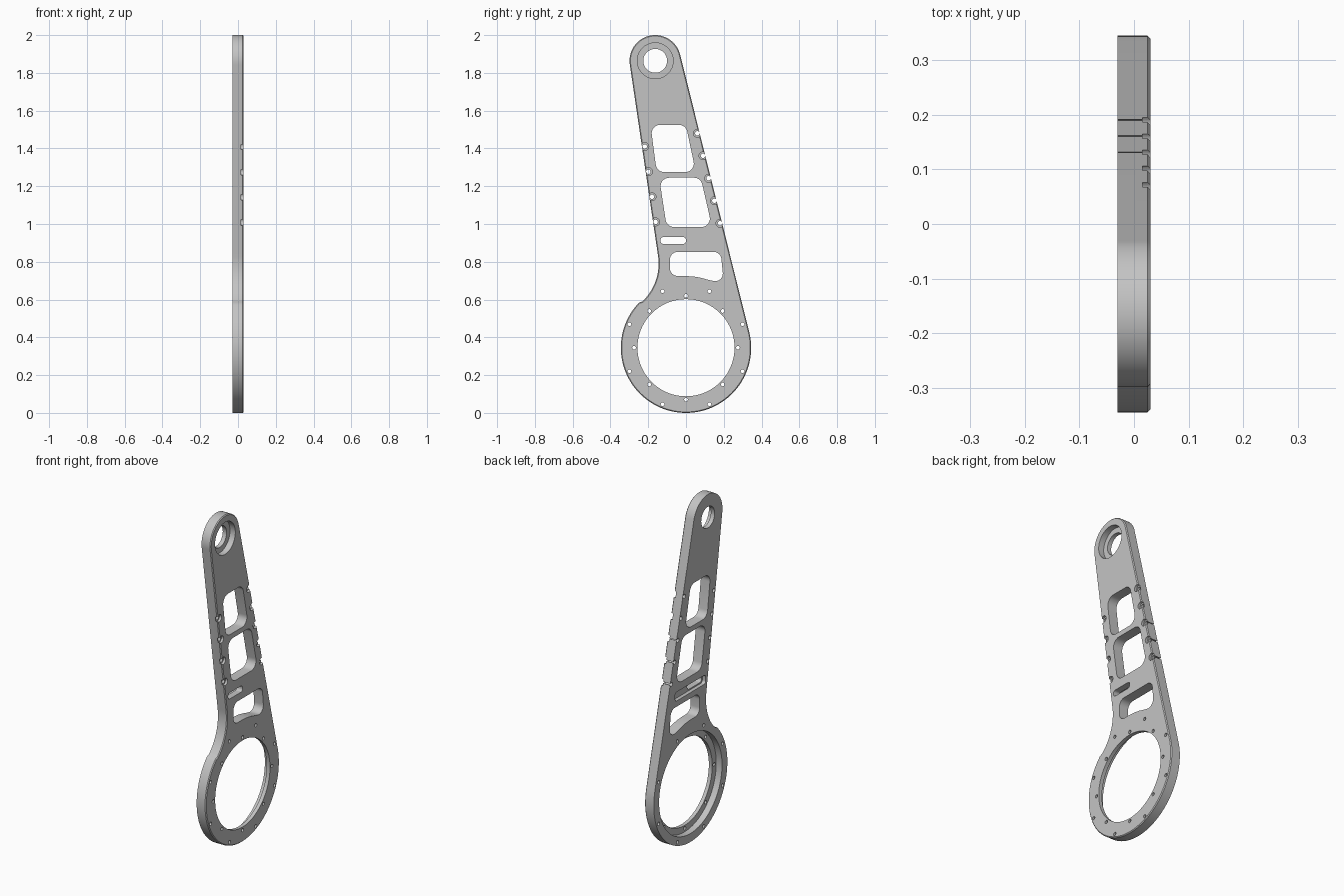
import bpy, bmesh, math
from mathutils import Vector as V

if "Cube" in bpy.data.objects:
    bpy.data.objects.remove(bpy.data.objects["Cube"])

HALF = 0.03                      # half the plate thickness
BIG, BIG_R = V((0, 0.345)), 0.345
TOP, TOP_R = V((-0.163, 1.864)), 0.136


def arc(c, r, a0, a1, n):
    """Points (y, z) along an arc, angles in radians."""
    return [V((c[0] + r * math.cos(a0 + (a1 - a0) * i / n),
               c[1] + r * math.sin(a0 + (a1 - a0) * i / n))) for i in range(n + 1)]


def circle(c, r, n=24):
    return arc(c, r, 0, math.tau, n)[:-1]


def rounded(corners, r, n=8):
    """Counter-clockwise polygon with convex corners filleted."""
    pts, m = [], len(corners)
    for i in range(m):
        p = V(corners[i])
        a = (V(corners[i - 1]) - p).normalized()
        b = (V(corners[(i + 1) % m]) - p).normalized()
        half = a.angle(b) / 2
        if half > 1.35:          # nearly straight, keep the point
            pts.append(p)
            continue
        c = p + (a + b).normalized() * r / math.sin(half)
        s = p + a * r / math.tan(half) - c
        e = p + b * r / math.tan(half) - c
        a0, a1 = math.atan2(s.y, s.x), math.atan2(e.y, e.x)
        if a1 < a0:
            a1 += math.tau
        pts += arc(c, r, a0, a1, n)
    return pts


def inset(pts, d):
    """Shrink a smooth counter-clockwise outline by d."""
    out = []
    for i, p in enumerate(pts):
        t = (pts[(i + 1) % len(pts)] - pts[i - 1]).normalized()
        out.append(p + V((-t.y, t.x)) * d)
    return out


def add_prism(bm, layers):
    """Closed solid through (x, outline) layers, ordered by x."""
    rings = [[bm.verts.new((x, p.x, p.y)) for p in pts] for x, pts in layers]
    bm.faces.new(rings[0][::-1])
    bm.faces.new(rings[-1])
    for lo, hi in zip(rings, rings[1:]):
        n = len(lo)
        for i in range(n):
            j = (i + 1) % n
            bm.faces.new((lo[i], lo[j], hi[j], hi[i]))


def make_object(name, solids):
    bm = bmesh.new()
    for layers in solids:
        add_prism(bm, layers)
    bmesh.ops.recalc_face_normals(bm, faces=bm.faces)
    me = bpy.data.meshes.new(name)
    bm.to_mesh(me)
    bm.free()
    ob = bpy.data.objects.new(name, me)
    bpy.context.collection.objects.link(ob)
    return ob


# Outline: large ring end, straight right edge, small eye end, filleted left neck
axis = TOP - BIG
lean = math.atan2(axis.y, axis.x)
spread = math.acos((BIG_R - TOP_R) / axis.length)
right = lean - spread
neck, neck_r = V((-0.42, 0.79)), 0.275
left_dir = math.atan2(0.152, 1.0)            # direction across the left edge
ring_join = math.atan2(neck.y - BIG.y, neck.x - BIG.x)
outline = arc(TOP, TOP_R, right, math.pi + left_dir, 40)
outline += arc(neck, neck_r, left_dir, ring_join - math.pi, 20)
outline += arc(BIG, BIG_R, ring_join, right + math.tau, 90)[1:]
plate = make_object("arm_plate", [[(-HALF, outline), (HALF - 0.005, outline),
                                   (HALF, inset(outline, 0.005))]])

# Holes cut right through the plate
window_shapes = [
    rounded([(-0.155, 1.275), (0.052, 1.275), (-0.001, 1.525), (-0.188, 1.525)], 0.045),
    rounded([(-0.102, 0.984), (0.138, 0.984), (0.078, 1.245), (-0.142, 1.245)], 0.045),
    rounded([(-0.135, 0.894), (0.0, 0.894), (0.0, 0.931), (-0.135, 0.931)], 0.016),
    rounded([(-0.085, 0.725), (-0.01, 0.725), (0.04, 0.722), (0.08, 0.715),
             (0.115, 0.705), (0.20, 0.686), (0.184, 0.852), (-0.085, 0.852)], 0.04),
]
edge_holes = [(0.06 + 0.03 * i, 1.48 - 0.119 * i) for i in range(5)]
edge_holes += [(-0.218 + 0.019 * i, 1.41 - 0.133 * i) for i in range(4)]
through = window_shapes + [circle(BIG, 0.257, 96), circle(TOP, 0.063, 48)]
through += [circle(p, 0.012, 16) for p in edge_holes]
for k in range(8):
    for r, turn in ((0.275, 0), (0.324, math.pi / 8)):
        a = k * math.pi / 4 + turn
        through.append(circle((r * math.cos(a), BIG.y + r * math.sin(a)), 0.010, 12))

# Recesses: bearing seat and edge counterbores on one face, ring seat and groove on the other
groove = rounded([(-0.142, 0.886), (0.145, 0.886), (0.145, 0.939), (-0.142, 0.939)], 0.016)
recesses = [[(-0.005, circle(TOP, 0.095, 64)), (0.1, circle(TOP, 0.095, 64))],
            [(-0.1, circle(BIG, 0.295, 96)), (0.008, circle(BIG, 0.295, 96))],
            [(-0.1, groove), (-0.008, groove)]]
recesses += [[(0.016, circle(p, 0.021)), (0.1, circle(p, 0.021))] for p in edge_holes]

cutters = [make_object("through_cutter", [[(-0.2, s), (0.2, s)] for s in through]),
           make_object("recess_cutter", recesses)]
bpy.context.view_layer.objects.active = plate
plate.select_set(True)
for cutter in cutters:
    cutter.hide_render = True
    mod = plate.modifiers.new("cut", 'BOOLEAN')
    mod.operation = 'DIFFERENCE'
    mod.solver = 'EXACT'
    mod.object = cutter
    bpy.ops.object.modifier_apply(modifier=mod.name)
    bpy.data.objects.remove(cutter)

# Single grey metal colour
metal = bpy.data.materials.new("grey_metal")
metal.diffuse_color = (0.55, 0.55, 0.55, 1)
metal.use_nodes = True
metal.node_tree.nodes["Principled BSDF"].inputs["Base Color"].default_value = metal.diffuse_color
plate.data.materials.clear()
plate.data.materials.append(metal)
for f in plate.data.polygons:
    f.material_index = 0
bpy.ops.object.shade_smooth_by_angle(angle=math.radians(32))
